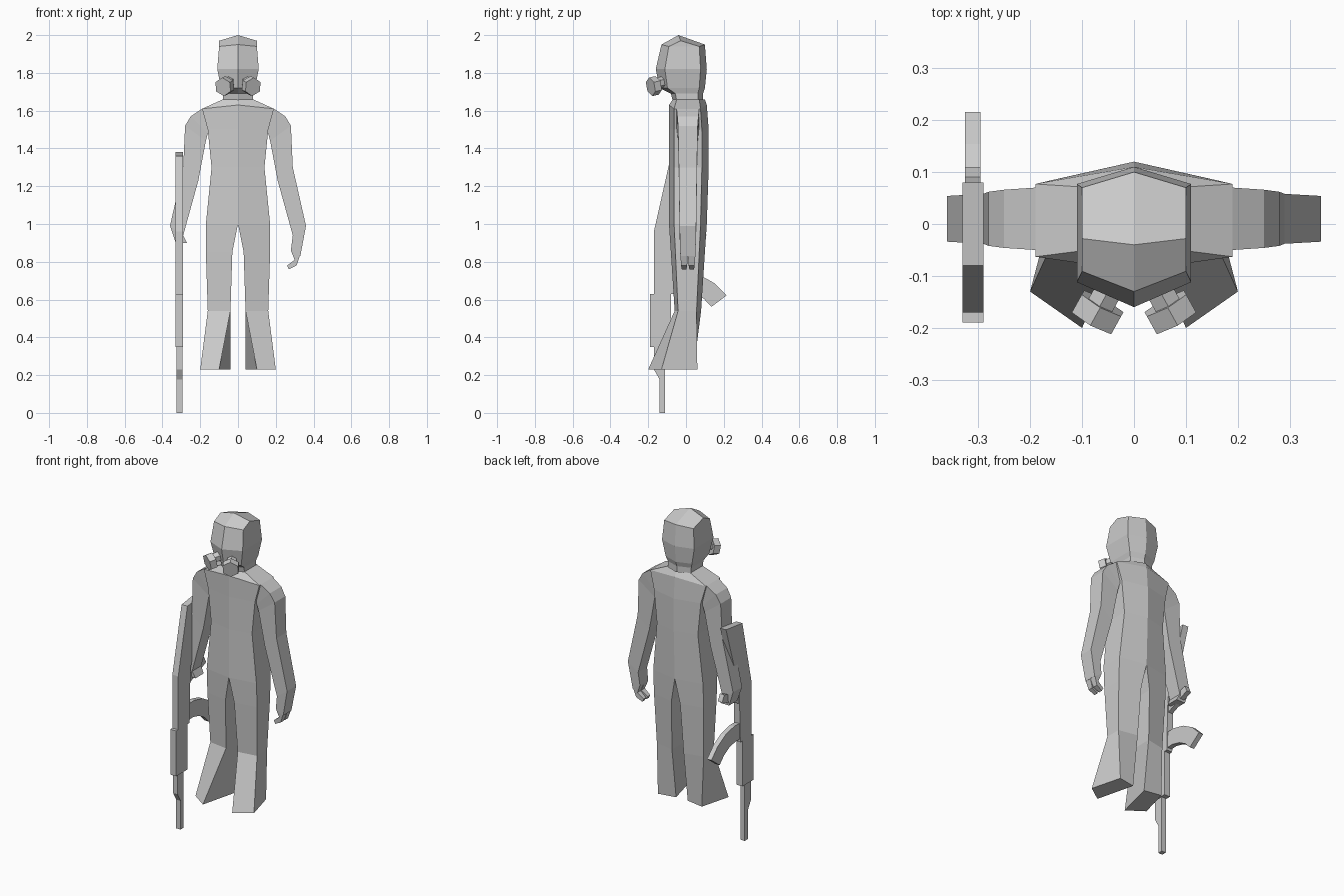
import bpy, bmesh
from math import cos, sin, radians
from mathutils import Vector

cube = bpy.data.objects.get("Cube")
if cube:
    bpy.data.objects.remove(cube, do_unlink=True)

shade = 0.6
colour = (shade, shade, shade, 1)
grey = bpy.data.materials.new("plain grey")
grey.use_nodes = True
grey.diffuse_color = colour
grey.node_tree.nodes["Principled BSDF"].inputs["Base Color"].default_value = colour


def finish(name, bm, mirror=False):
    """Turn a bmesh into a flat shaded object, optionally mirrored in x."""
    bmesh.ops.remove_doubles(bm, verts=bm.verts, dist=0.0001)
    bmesh.ops.recalc_face_normals(bm, faces=bm.faces)
    mesh = bpy.data.meshes.new(name)
    bm.to_mesh(mesh)
    bm.free()
    mesh.materials.append(grey)
    obj = bpy.data.objects.new(name, mesh)
    bpy.context.collection.objects.link(obj)
    if mirror:
        obj.modifiers.new("Mirror", 'MIRROR')


def loft(name, rings, mirror=False, closed=True):
    """Bridge successive rings of points; closed rings also get end caps."""
    bm = bmesh.new()
    rows = [[bm.verts.new(point) for point in ring] for ring in rings]
    count = len(rows[0])
    for low, high in zip(rows, rows[1:]):
        for i in range(count if closed else count - 1):
            j = (i + 1) % count
            bm.faces.new((low[i], low[j], high[j], high[i]))
    if closed:
        bm.faces.new(rows[0])
        bm.faces.new(rows[-1])
    finish(name, bm, mirror)


def section(z, inner, outer, front, back, drop=0.0):
    """Half of a body cross-section, ridged along the inner edge."""
    flatten = 0.7
    return [(inner, front, z), (outer, front * flatten, z - drop),
            (outer, back * flatten, z - drop), (inner, back, z)]


def limb(stations, side, y, half_depth, taper):
    """Four sided rings from pairs of outer and inner (x, z) points."""
    rings = []
    for i, (outer_x, outer_z, inner_x, inner_z) in enumerate(stations):
        depth = half_depth - taper * i
        rings.append([(side * outer_x, y - depth, outer_z), (side * outer_x, y + depth, outer_z),
                      (side * inner_x, y + depth, inner_z), (side * inner_x, y - depth, inner_z)])
    return rings


def gun_plate(name, profile, width):
    """Extrude a (y, z) profile across the rifle."""
    middle = -0.31
    loft(name, [[(x, y, z) for y, z in profile]
                for x in (middle - width / 2, middle + width / 2)])


def gun_box(name, front, back, bottom, top, width):
    gun_plate(name, [(front, bottom), (back, bottom), (back, top), (front, top)], width)


def canister(name, centre, radius, depth):
    """Six sided mask part, mirrored to the other cheek."""
    bm = bmesh.new()
    bmesh.ops.create_cone(bm, cap_ends=True, segments=6, radius1=radius, radius2=radius, depth=depth)
    turn = Vector((0.5, -0.9, -0.2)).to_track_quat('Z', 'Y').to_matrix()
    bmesh.ops.rotate(bm, verts=bm.verts, matrix=turn)
    bmesh.ops.translate(bm, verts=bm.verts, vec=centre)
    finish(name, bm, mirror=True)


# Head, from neck to crown ridge
loft("head", [
    section(1.65, 0, 0.08, -0.07, 0.09),
    section(1.69, 0, 0.08, -0.08, 0.09),
    section(1.72, 0, 0.09, -0.14, 0.1),
    section(1.82, 0, 0.11, -0.16, 0.11),
    section(1.95, 0, 0.1, -0.13, 0.1, drop=0.01),
    section(2, 0, 0.1, -0.04, -0.04, drop=0.03),
], mirror=True, closed=False)

# Breathing mask
canister("mask_filter", (0.07, -0.17, 1.73), radius=0.05, depth=0.04)
canister("mask_connector", (0.05, -0.13, 1.75), radius=0.03, depth=0.07)

# Torso, from neck to hips
loft("torso", [
    section(1.66, 0, 0.08, -0.07, 0.1),
    section(1.63, 0, 0.19, -0.09, 0.11, drop=0.02),
    section(1.5, 0, 0.16, -0.09, 0.12),
    section(1.3, 0, 0.14, -0.09, 0.12),
    section(1, 0, 0.17, -0.09, 0.11),
], mirror=True, closed=False)

# Legs, ending in feet turned outwards
loft("leg", [
    section(1, 0, 0.17, -0.09, 0.11),
    section(0.85, 0.03, 0.17, -0.08, 0.1),
    section(0.54, 0.04, 0.16, -0.06, 0.08),
    [(x, y, 0.23) for x, y in ((0.1, -0.2), (0.2, -0.13), (0.15, 0.06), (0.04, 0.04))],
], mirror=True)

# Arms, with the right hand closed sooner around the grip
arm = [
    (0.19, 1.61, 0.15, 1.5),
    (0.25, 1.57, 0.16, 1.48),
    (0.28, 1.52, 0.17, 1.44),
    (0.29, 1.3, 0.21, 1.23),
    (0.36, 0.99, 0.29, 0.94),
]
palms = {"left_arm": (1, (0.33, 0.83, 0.28, 0.86)), "right_arm": (-1, (0.33, 0.9, 0.27, 0.9))}
for name, (side, palm) in palms.items():
    loft(name, limb(arm + [palm], side, y=0.01, half_depth=0.06, taper=0.004))

# Curled left fingers
finger = [(0.33, 0.84, 0.28, 0.86), (0.31, 0.78, 0.3, 0.81), (0.27, 0.76, 0.26, 0.78)]
for name, y in (("left_front_finger", -0.01), ("left_back_finger", 0.03)):
    loft(name, limb(finger, 1, y, half_depth=0.02, taper=0.004))

# Rifle, muzzle down
gun_plate("rifle_stock", [(-0.08, 1.36), (0.08, 1.38), (-0.05, 0.96), (-0.06, 0.63),
                          (-0.17, 0.63), (-0.17, 0.96)], width=0.04)
gun_box("rifle_handguard", front=-0.19, back=-0.08, bottom=0.35, top=0.63, width=0.04)
gun_box("rifle_barrel", front=-0.14, back=-0.11, bottom=0, top=0.36, width=0.03)
gun_plate("rifle_sight", [(-0.17, 0.36), (-0.13, 0.36), (-0.13, 0.16), (-0.17, 0.23)], width=0.03)
gun_plate("rifle_grip", [(-0.06, 0.93), (0.09, 0.98), (0.11, 0.94), (-0.06, 0.87)], width=0.03)


# Curved magazine
def arc(radius, steps=5):
    angles = [radians(100 - 63 * i / (steps - 1)) for i in range(steps)]
    return [(radius * cos(a) - 0.04, radius * sin(a) + 0.43) for a in angles]


gun_plate("rifle_magazine", arc(0.32) + arc(0.22)[::-1], width=0.03)
